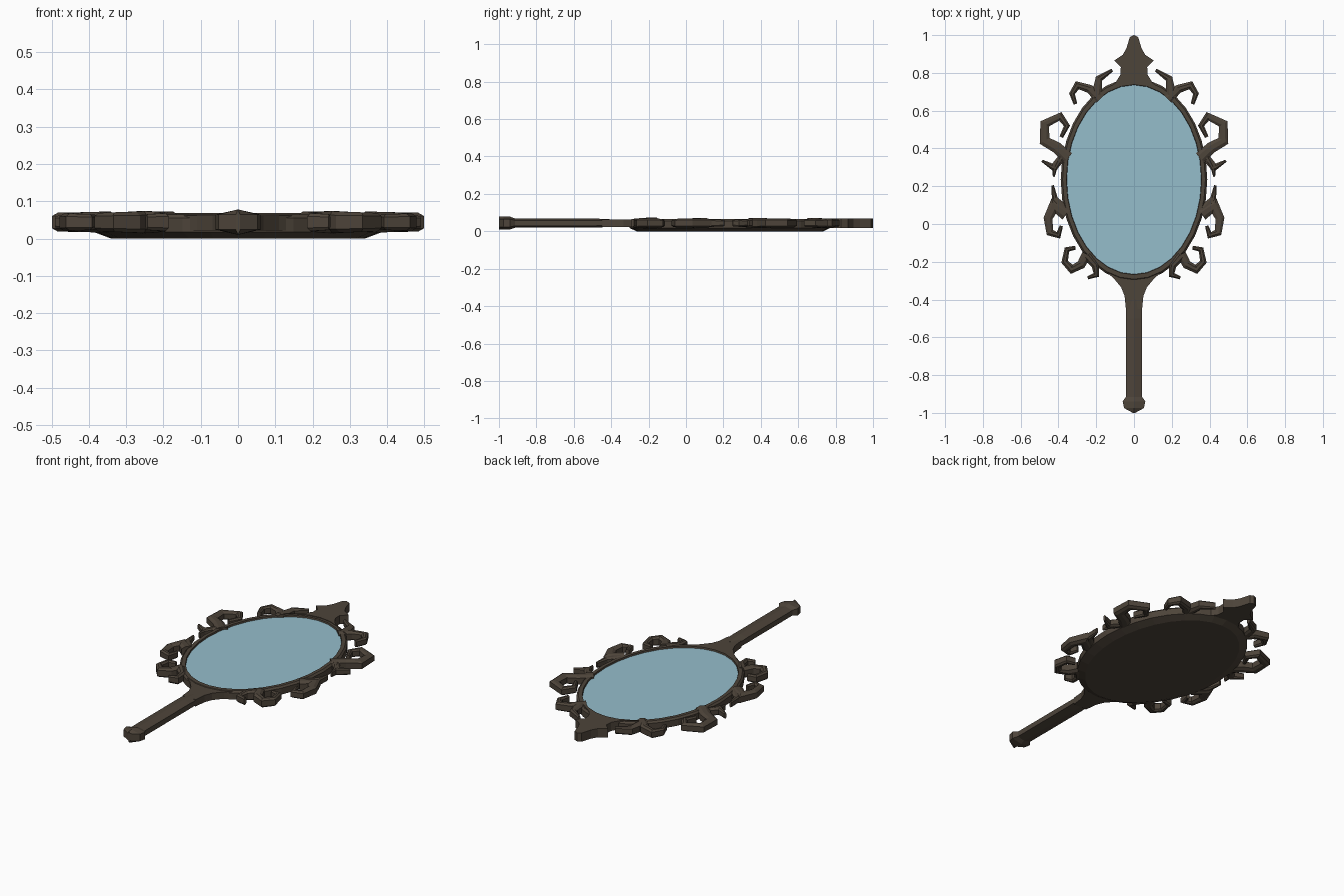
import bpy, bmesh, math
from mathutils import Vector

if "Cube" in bpy.data.objects:
    bpy.data.objects.remove(bpy.data.objects["Cube"])

CY = 0.235  # centre of the oval along y
SEG = 32


def material(name, rgb):
    m = bpy.data.materials.new(name)
    m.diffuse_color = (*rgb, 1)
    m.use_nodes = True
    m.node_tree.nodes["Principled BSDF"].inputs["Base Color"].default_value = m.diffuse_color
    return m


wood = material("dark_bronze", (0.075, 0.058, 0.042))
blue = material("glass_blue", (0.30, 0.51, 0.60))


def loft(name, rings, mat, cap=True):
    """Skin a list of closed rings with equal point counts."""
    bm = bmesh.new()
    vs = [[bm.verts.new(p) for p in r] for r in rings]
    n = len(vs[0])
    for a, b in zip(vs, vs[1:]):
        for i in range(n):
            bm.faces.new((a[i], a[(i + 1) % n], b[(i + 1) % n], b[i]))
    if cap:
        bm.faces.new(vs[0])
        bm.faces.new(vs[-1])
    bmesh.ops.recalc_face_normals(bm, faces=bm.faces)
    me = bpy.data.meshes.new(name)
    bm.to_mesh(me)
    bm.free()
    me.materials.append(mat)
    ob = bpy.data.objects.new(name, me)
    bpy.context.collection.objects.link(ob)
    return ob


def oval(rx, ry, z):
    return [(rx * math.cos(2 * math.pi * i / SEG), CY + ry * math.sin(2 * math.pi * i / SEG), z)
            for i in range(SEG)]


# Oval frame: recessed front, rounded rim, chamfered solid back
loft("oval_frame", [oval(*r) for r in (
    (0.355, 0.50, 0.050), (0.358, 0.503, 0.065), (0.378, 0.527, 0.065),
    (0.388, 0.537, 0.055), (0.388, 0.537, 0.018), (0.34, 0.50, 0.0))], wood)

# Mirror glass
loft("mirror_glass", [oval(0.356, 0.501, 0.049), oval(0.356, 0.501, 0.056)], blue)


def plate(name, right, z0, z1):
    """Flat mirrored outline whose last edge follows the oval frame."""
    sy = 1 if right[-1][1] > CY else -1
    a = math.asin(min(1, right[-1][0] / 0.37))
    arc = [(0.37 * math.sin(a * t), CY + sy * 0.518 * math.cos(a * t))
           for t in (0.9, 0.6, 0.3, 0, -0.3, -0.6, -0.9)]
    left = [(-x, y) for x, y in reversed(right) if x > 0]
    pts = right + arc + left
    loft(name, [[(x, y, z) for x, y in pts] for z in (z0, z1)], wood)


# Crest on top and flared neck below
plate("crest", [(0, 1.0), (0.022, 0.99), (0.04, 0.93), (0.06, 0.895), (0.105, 0.865),
                (0.07, 0.83), (0.072, 0.79), (0.10, 0.745), (0.15, 0.71), (0.21, 0.67)],
      0.018, 0.068)
plate("neck", [(0.043, -0.45), (0.05, -0.38), (0.068, -0.335), (0.11, -0.285),
               (0.17, -0.235), (0.235, -0.17)], 0.022, 0.062)

# Handle with ridged section and swollen pommel
sections = [(-0.40, 0.044, 0.020), (-0.50, 0.043, 0.025), (-0.915, 0.043, 0.025),
            (-0.94, 0.06, 0.034), (-0.975, 0.052, 0.034), (-1.0, 0.006, 0.034)]
loft("handle", [[(x * w, y, 0.044 + z * h) for x, z in (
    (0, 1), (1, 0.6), (1, -0.6), (0, -1), (-1, -0.6), (-1, 0.6))]
    for y, w, h in sections], wood)


def curl(name, pts, w0, w1, h=0.028):
    """Tapering bevelled scroll swept along a flat path, on both sides."""
    section = ((1, 0.65), (0.4, 1), (-0.4, 1), (-1, 0.65),
               (-1, -0.65), (-0.4, -1), (0.4, -1), (1, -0.65))
    for side, s in (("right", 1), ("left", -1)):
        p = [Vector((s * x, y)) for x, y in pts]
        rings = []
        for i, c in enumerate(p):
            d0 = (c - p[max(i - 1, 0)]).normalized() if i else (p[1] - c).normalized()
            d1 = (p[i + 1] - c).normalized() if i < len(p) - 1 else d0
            t = (d0 + d1).normalized()
            n = Vector((-t.y, t.x))
            f = i / (len(p) - 1)
            w = (w0 + (w1 - w0) * f) / max(t.dot(d0), 0.6)
            hh = h * (1 - 0.3 * f)
            rings.append([(c.x + n.x * w * a, c.y + n.y * w * a, 0.044 + hh * b)
                          for a, b in section])
        loft(f"{name}_{side}", rings, wood)


# Scrollwork around the rim, from top to bottom
curl("crest_thorn", [(0.20, 0.67), (0.185, 0.77), (0.115, 0.815)], 0.028, 0.008)
curl("upper_scroll", [(0.18, 0.66), (0.235, 0.715), (0.30, 0.735), (0.328, 0.69), (0.31, 0.635)],
     0.026, 0.010)
curl("large_scroll", [(0.35, 0.35), (0.41, 0.405), (0.473, 0.44), (0.473, 0.53), (0.39, 0.57),
                      (0.355, 0.52), (0.385, 0.46)], 0.034, 0.010)
curl("large_thorn", [(0.36, 0.37), (0.43, 0.30), (0.487, 0.335)], 0.026, 0.006, 0.024)
curl("barb", [(0.385, 0.35), (0.42, 0.29), (0.425, 0.25)], 0.018, 0.005, 0.024)
curl("middle_scroll", [(0.36, 0.05), (0.425, 0.095), (0.455, 0.03), (0.445, -0.045),
                       (0.40, -0.06), (0.385, -0.01)], 0.032, 0.009)
curl("middle_thorn", [(0.365, 0.07), (0.42, 0.135), (0.43, 0.205)], 0.026, 0.006, 0.024)
curl("lower_scroll", [(0.25, -0.16), (0.28, -0.215), (0.33, -0.24), (0.367, -0.20),
                      (0.355, -0.135), (0.31, -0.125)], 0.026, 0.010, 0.030)
curl("lower_hook", [(0.25, -0.17), (0.205, -0.22), (0.20, -0.27), (0.245, -0.285)],
     0.024, 0.008, 0.030)
